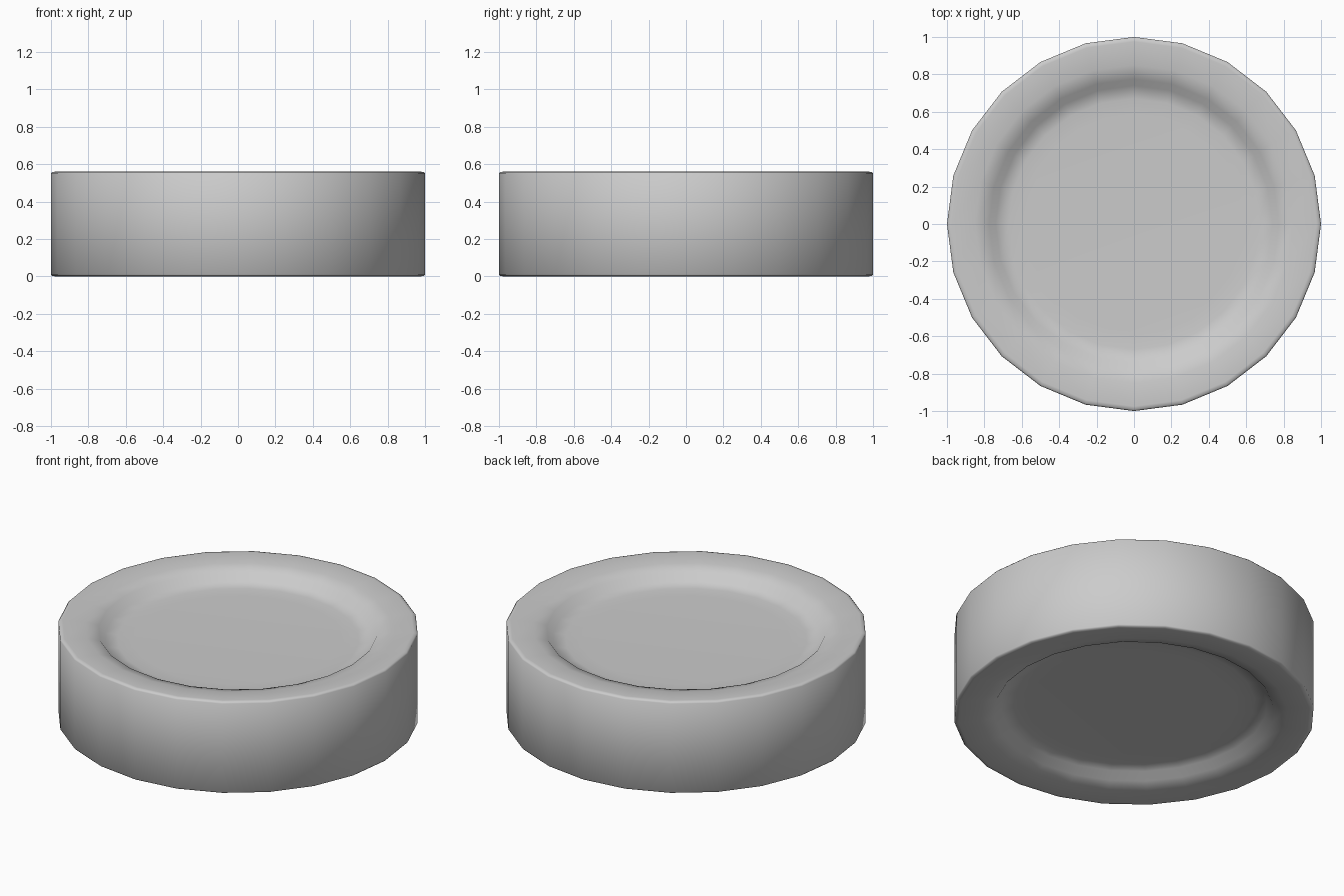
import bpy, bmesh, math

cube = bpy.data.objects.get("Cube")
if cube:
    bpy.data.objects.remove(cube, do_unlink=True)

SIDES, HEIGHT = 24, 0.56

# Plain grey material
grey = bpy.data.materials.new("plain_grey")
grey.use_nodes = True
colour = (0.6, 0.6, 0.6, 1)
grey.diffuse_color = colour
grey.node_tree.nodes["Principled BSDF"].inputs["Base Color"].default_value = colour

# Half profile: shallow dish, lip, flat rim and small rounded edge (radius, depth)
upper = [(0.58, 0.083), (0.67, 0.08), (0.74, 0.07), (0.775, 0.027),
         (0.85, 0.008), (0.975, 0.0), (0.993, 0.002), (1.0, 0.01)]
profile = [(r, HEIGHT - d) for r, d in upper] + [(r, d) for r, d in reversed(upper)]

# Spin the profile into rings, bridge them, and cap the two dish floors
bm = bmesh.new()
rings = [[bm.verts.new((r * math.cos(math.tau * i / SIDES),
                        r * math.sin(math.tau * i / SIDES), z))
          for i in range(SIDES)] for r, z in profile]
for a, b in zip(rings, rings[1:]):
    for i in range(SIDES):
        j = (i + 1) % SIDES
        bm.faces.new((a[i], b[i], b[j], a[j]))
bm.faces.new(rings[0])
bm.faces.new(rings[-1][::-1])
bmesh.ops.recalc_face_normals(bm, faces=bm.faces)

mesh = bpy.data.meshes.new("dished_disc")
bm.to_mesh(mesh)
bm.free()
mesh.materials.append(grey)
disc = bpy.data.objects.new("dished_disc", mesh)
bpy.context.collection.objects.link(disc)

# Smooth shading throughout
bpy.ops.object.select_all(action='DESELECT')
disc.select_set(True)
bpy.context.view_layer.objects.active = disc
bpy.ops.object.shade_smooth_by_angle(angle=math.radians(60))
